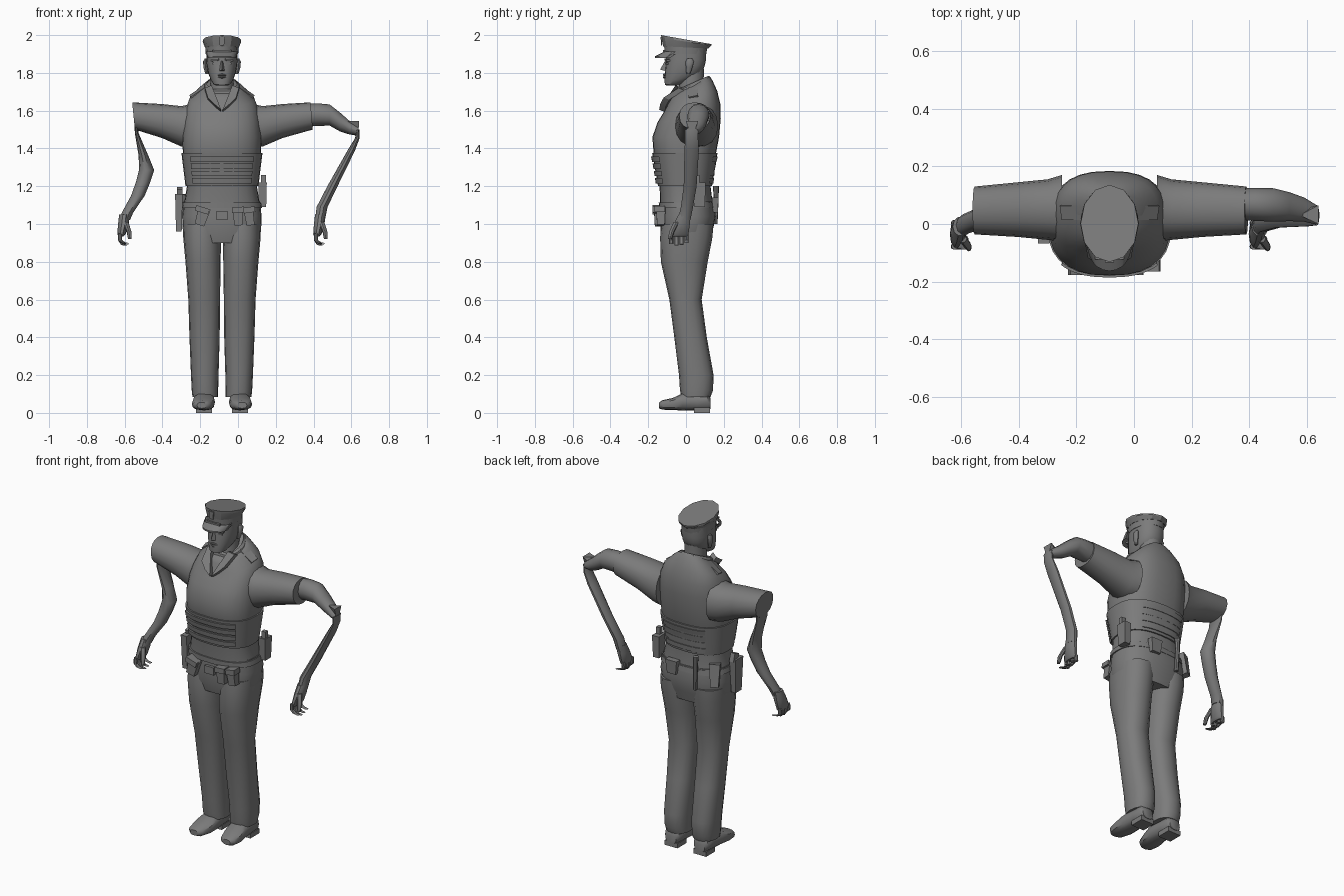
import bpy, math
from mathutils import Vector, Euler

CX = -0.085  # body centre line
grey = bpy.data.materials.new("uniform_grey")
grey.diffuse_color = (0.2, 0.2, 0.2, 1)


def make(name, verts, faces, angle=40):
    me = bpy.data.meshes.new(name)
    me.from_pydata([tuple(v) for v in verts], [], faces)
    me.materials.append(grey)
    ob = bpy.data.objects.new(name, me)
    bpy.context.collection.objects.link(ob)
    bpy.ops.object.select_all(action='DESELECT')
    ob.select_set(True)
    bpy.context.view_layer.objects.active = ob
    bpy.ops.object.mode_set(mode='EDIT')
    bpy.ops.mesh.select_all(action='SELECT')
    bpy.ops.mesh.normals_make_consistent(inside=False)
    bpy.ops.object.mode_set(mode='OBJECT')
    bpy.ops.object.shade_smooth_by_angle(angle=math.radians(angle))
    return ob


def oval(c, u, v, n, e, a0=0.0, a1=2 * math.pi, closed=True):
    """Superellipse ring around c with half axes u and v."""
    c, u, v = Vector(c), Vector(u), Vector(v)
    pts = []
    for i in range(n):
        a = a0 + (a1 - a0) * i / (n if closed else n - 1)
        k, s = math.cos(a), math.sin(a)
        pts.append(c + u * math.copysign(abs(k) ** (2 / e), k)
                   + v * math.copysign(abs(s) ** (2 / e), s))
    return pts


def skin(name, rings, caps=True, angle=40):
    n = len(rings[0])
    verts = [p for r in rings for p in r]
    faces = [(j * n + i, j * n + (i + 1) % n, (j + 1) * n + (i + 1) % n, (j + 1) * n + i)
             for j in range(len(rings) - 1) for i in range(n)]
    if caps:
        faces += [tuple(range(n))[::-1], tuple(range(len(verts) - n, len(verts)))]
    return make(name, verts, faces, angle)


def stack(name, rows, n=20, e=2.3, cx=CX, angle=40):
    """Rows: z, half width, front y, back y, optional rise towards the back."""
    rings = []
    for z, rx, f, b, *t in rows:
        rings.append(oval((cx, (f + b) / 2, z), (rx, 0, 0), (0, (b - f) / 2, t[0] if t else 0), n, e))
    return skin(name, rings, angle=angle)


def limb(name, rows, axis, n=12, e=2):
    """Rows: centre, two half sizes across the axis ('x', 'y' or 'z')."""
    rings = []
    for c, a, b in rows:
        u, v = {'x': ((0, a, 0), (0, 0, b)), 'y': ((a, 0, 0), (0, 0, b)), 'z': ((a, 0, 0), (0, b, 0))}[axis]
        rings.append(oval(c, u, v, n, e))
    return skin(name, rings)


def block(name, c, size, taper=1.0, rot=(0, 0, 0)):
    """Box whose bottom is scaled by taper."""
    m = Euler(rot).to_matrix()
    rings = []
    for z, k in ((-.5, taper), (.5, 1)):
        rings.append([Vector(c) + m @ Vector((x * size[0] * k, y * size[1] * k, z * size[2]))
                      for x, y in ((-.5, -.5), (.5, -.5), (.5, .5), (-.5, .5))])
    return skin(name, rings, angle=20)


# torso with the vest and sloped shoulders
TORSO = [(1.08, .205, -.135, .145), (1.2, .185, -.14, .13), (1.3, .198, -.155, .14),
         (1.38, .207, -.172, .16), (1.46, .21, -.178, .175), (1.55, .203, -.15, .184, .01),
         (1.61, .193, -.122, .182, .025), (1.665, .17, -.1, .165, .04),
         (1.71, .115, -.085, .14, .05), (1.73, .085, -.075, .125, .05)]
stack("torso", TORSO, 28, 2.5)


def width_at(z):
    for p, q in zip(TORSO, TORSO[1:]):
        if p[0] <= z <= q[0]:
            t = (z - p[0]) / (q[0] - p[0])
            return [p[i] + (q[i] - p[i]) * t for i in range(1, 4)]


def band(name, z0, z1, off, a0=0, a1=360, flat=False):
    """Raised strip following the torso between two angles (-90 is the front)."""
    full = a1 - a0 == 360
    prof = [(z0, -.01), (z0, off), (z1, off), (z1, -.01)]
    rings = []
    for z, o in prof:
        rx, f, b = width_at(z)
        rings.append(oval((CX, (f + b) / 2, z), (rx + o, 0, 0), (0, (b - f) / 2 + o, 0),
                          28, 2.5, math.radians(a0), math.radians(a1), full))
    return skin(name, rings, caps=False, angle=30)


band("vest_wrap", 1.2, 1.375, .008)
for i in range(4):
    z = 1.215 + i * .038
    band(f"front_strap_{i}", z, z + .028, .018, -135, -45)
    band(f"back_strap_{i}", z, z + .028, .014, 55, 125)
band("belt", 1.085, 1.115, .008)

# hips and trouser legs
stack("hips", [(.9, .18, -.12, .125), (.96, .207, -.135, .14), (1.04, .21, -.138, .158),
               (1.12, .202, -.135, .145)], 24, 2.5)
for s, side in ((-1, "right"), (1, "left")):
    rows = [(.085, .068, -.025, .13), (.12, .07, -.032, .143), (.2, .073, -.037, .146),
            (.4, .08, -.062, .11), (.6, .084, -.088, .083), (.8, .093, -.133, .115),
            (.93, .1, -.137, .14), (1.0, .1, -.13, .145)]
    off = [.088, .09, .091, .092, .094, .1, .105, .105]
    rings = [oval((CX + s * d, (f + b) / 2, z), (r, 0, 0), (0, (b - f) / 2, 0), 16, 2.3)
             for d, (z, r, f, b) in zip(off, rows)]
    skin(f"{side}_trouser_leg", rings)
    # shoe with sole and heel
    x = CX + s * .095
    limb(f"{side}_shoe", [((x + s * .012, -.142, .04), .025, .016), ((x + s * .01, -.125, .042), .047, .025),
                          ((x + s * .005, -.07, .047), .06, .032), ((x, -.02, .058), .058, .045),
                          ((x, .06, .06), .05, .046), ((x, .115, .06), .048, .045), ((x, .13, .05), .035, .03)],
         'y', 12, 2.6)
    block(f"{side}_heel", (x, .085, .014), (.085, .085, .028))

# neck, head and face
stack("neck", [(1.62, .07, -.05, .1), (1.7, .06, -.04, .092), (1.82, .06, -.03, .095)], 16, 2)
stack("head", [(1.732, .03, -.1, -.04), (1.742, .046, -.112, -.01, .005), (1.765, .06, -.113, .04, .008),
               (1.8, .073, -.112, .085), (1.84, .08, -.108, .1), (1.87, .082, -.106, .106),
               (1.93, .082, -.108, .106)], 20, 2.3)
make("nose", [(CX - .008, -.1, 1.862), (CX + .008, -.1, 1.862), (CX - .018, -.1, 1.808), (CX + .018, -.1, 1.808),
              (CX, -.137, 1.817), (CX, -.112, 1.862)],
     [(0, 2, 4, 5), (1, 5, 4, 3), (2, 3, 4), (0, 5, 1)])
limb("upper_lip", [((CX - .026, -.107, 1.787), .004, .002), ((CX, -.115, 1.79), .008, .007),
                   ((CX + .026, -.107, 1.787), .004, .002)], 'x', 8)
limb("lower_lip", [((CX - .022, -.107, 1.779), .004, .002), ((CX, -.114, 1.777), .008, .007),
                   ((CX + .022, -.107, 1.779), .004, .002)], 'x', 8)
for s, side in ((-1, "right"), (1, "left")):
    block(f"{side}_brow", (CX + s * .036, -.098, 1.868), (.042, .02, .01), 1, (0, s * .1, s * .25))
    block(f"{side}_eye", (CX + s * .035, -.097, 1.85), (.026, .015, .009), 1, (0, 0, s * .3))
    limb(f"{side}_ear", [((CX + s * .08, .012, 1.795), .008, .01), ((CX + s * .087, .017, 1.83), .011, .018),
                         ((CX + s * .09, .02, 1.86), .01, .022), ((CX + s * .085, .02, 1.875), .007, .014)], 'z', 8)

# peaked cap
stack("cap_band", [(1.9, .086, -.115, .11), (1.94, .088, -.119, .116, -.006)], 14, 2)
stack("cap_crown", [(1.935, .09, -.121, .118, -.006), (1.965, .102, -.13, .134, -.02),
                    (1.976, .1, -.132, .136, -.024)], 12, 2, angle=25)
rings = []
for z, k in ((1.912, 0), (1.888, 1), (1.879, 1), (1.9, 0)):
    rings.append([Vector((CX + (.084 + .0 * k) * math.cos(a) * (1 - .12 * k),
                          (-.055 if not k else -.085) + (.062 if not k else .078) * math.sin(a), z))
                  for a in [math.pi + math.pi * i / 10 for i in range(11)]])
skin("cap_peak", rings, caps=False, angle=30)
block("cap_badge", (CX, -.13, 1.967), (.032, .008, .045), .7)
block("cap_strap", (CX, -.117, 1.916), (.1, .012, .01))

# open shirt collar: standing band and two folded lapels
rings = []
for z, g, t in ((1.69, .012, .05), (1.745, .0, .04), (1.735, .012, .04), (1.68, .03, .05)):
    rings.append(oval((CX, .03, z), (.08 + g, 0, 0), (0, .09 + g, t), 15, 2,
                      math.radians(-50), math.radians(230), False))
skin("collar_band", rings, caps=False, angle=30)
for s, side in ((-1, "right"), (1, "left")):
    p = [(.055, -.055, 1.735), (.004, -.142, 1.605), (.04, -.137, 1.635), (.075, -.118, 1.67), (.09, -.04, 1.72)]
    pts = [Vector((CX + s * x, y, z)) for x, y, z in p]
    n = 5
    skin(f"{side}_lapel", [[q + Vector((0, .03, -.012)) for q in pts], pts], angle=20)
    block(f"{side}_shoulder_strap", (CX + s * .125, .04, 1.7), (.1, .05, .012), 1, (.25, s * .6, 0))

# short sleeves
for s, end, side in ((-1, -.553, "right"), (1, .39, "left")):
    root = CX + s * .165
    mid = (root + end) / 2
    rings = [oval((root, .055, 1.52), (0, .115, 0), (0, 0, .115), 16, 2.2),
             oval((CX + s * .215, .05, 1.517), (0, .105, 0), (0, 0, .107), 16, 2.2),
             oval((mid, .05, 1.545), (0, .095, 0), (0, 0, .09), 16, 2.2),
             oval((end, .047, 1.572), (0, .083, 0), (-s * .006 if s > 0 else -.007, 0, .072), 16, 2.2)]
    skin(f"{side}_sleeve", rings)

# bare right forearm, stretched from the cuff to the elbow
limb("right_forearm", [((-.543, .05, 1.58), .008, .06), ((-.536, .05, 1.48), .01, .052),
                       ((-.5, .05, 1.36), .026, .045), ((-.484, .045, 1.285), .04, .042),
                       ((-.503, .035, 1.22), .038, .04), ((-.53, .022, 1.15), .036, .037),
                       ((-.585, 0, 1.06), .03, .035), ((-.598, -.012, 1.02), .026, .035)], 'z', 10)
# bare left upper arm, pinched elbow and forearm
limb("left_upper_arm", [((.36, .07, 1.575), .055, .06), ((.42, .068, 1.579), .057, .06),
                        ((.485, .066, 1.577), .058, .056), ((.54, .06, 1.54), .05, .05),
                        ((.59, .05, 1.51), .042, .036), ((.638, .03, 1.49), .033, .022)], 'x', 12)
make("left_elbow_flap", [(.575, .03, 1.545), (.64, .0, 1.545), (.64, .065, 1.545), (.638, .03, 1.45), (.585, .05, 1.5)],
     [(0, 1, 2), (0, 3, 1), (1, 3, 2), (2, 3, 4), (0, 2, 4), (0, 4, 3)])
limb("left_forearm", [((.634, .03, 1.5), .008, .036), ((.632, .03, 1.455), .012, .036),
                      ((.6, .03, 1.39), .02, .04), ((.5, .022, 1.2), .027, .036),
                      ((.445, .005, 1.09), .029, .034), ((.434, -.01, 1.02), .026, .035)], 'z', 10)

# hands with curled fingers
for hx, side in ((-.603, "right"), (.434, "left")):
    limb(f"{side}_palm", [((hx + .002, -.008, 1.05), .028, .034), ((hx - .004, -.022, 1.0), .028, .045),
                          ((hx - .014, -.035, .945), .022, .05), ((hx - .016, -.037, .935), .014, .045)], 'z', 10)
    for i in range(4):
        y = -.078 + i * .027
        lift = .01 * abs(i - 1.3)
        path = [(-.02, .95), (-.022, .915), (-.005, .886 + lift), (.018, .882 + lift)]
        limb(f"{side}_finger_{i}", [((hx + x, y, z), .011, .011) for x, z in path], 'z', 8)
    limb(f"{side}_thumb", [((hx + .008, -.05, 1.01), .015, .015), ((hx + .026, -.075, .96), .013, .014),
                           ((hx + .03, -.085, .92), .009, .01)], 'z', 8)

# belt pouches, buckle and gear
for i, (x, w, tilt) in enumerate(((-.19, .065, .3), (.0, .055, -.06), (.06, .052, -.15))):
    block(f"front_pouch_{i}", (x, -.145 + .012 * (i == 2), 1.04), (w, .05, .095), .8, (0, tilt, 0))
    block(f"front_pouch_flap_{i}", (x, -.15 + .012 * (i == 2), 1.075), (w + .008, .055, .03), 1, (0, tilt, 0))
block("buckle", (CX, -.14, 1.045), (.06, .025, .045))
block("holster", (-.313, -.03, 1.06), (.04, .075, .2), .75)
block("pistol_grip", (-.308, -.015, 1.165), (.028, .04, .05), 1, (.3, 0, 0))
block("radio_case", (.13, .072, 1.155), (.045, .065, .13), .85)
block("radio_top", (.135, .06, 1.23), (.025, .025, .06))
block("back_pouch", (-.02, .155, 1.1), (.075, .035, .08), .75)
limb("baton", [((-.17, .155, 1.0), .012, .012), ((-.175, .16, 1.14), .013, .013), ((-.175, .158, 1.2), .016, .016)], 'z', 8)
block("rear_holster", (-.262, .1, 1.09), (.06, .06, .13), .75, (.2, 0, .5))
